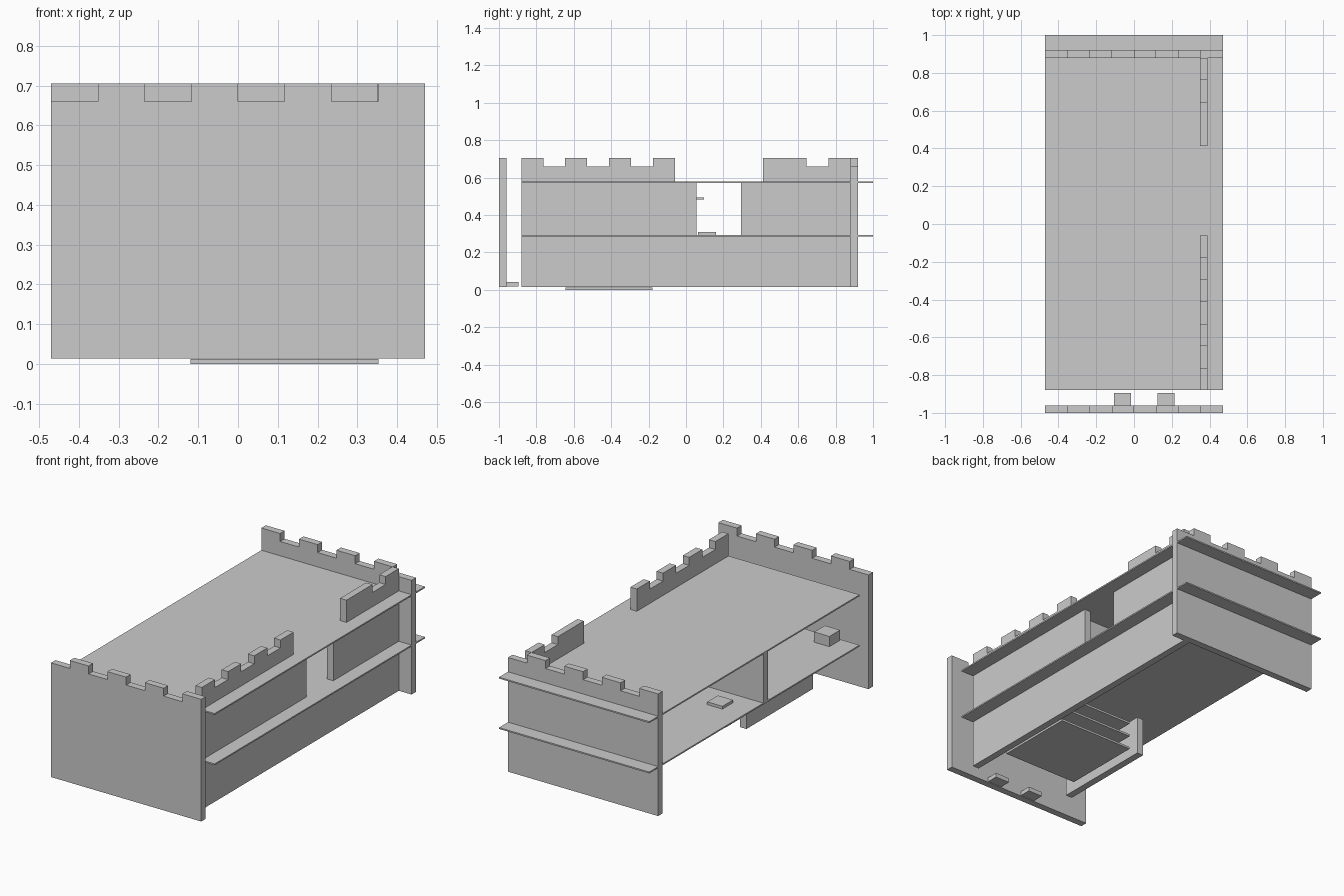
import bpy, bmesh
from mathutils import Vector

if "Cube" in bpy.data.objects:
    bpy.data.objects.remove(bpy.data.objects["Cube"])

mat = bpy.data.materials.new("light_grey")
mat.diffuse_color = (0.6, 0.6, 0.6, 1)
mat.use_nodes = True
mat.node_tree.nodes["Principled BSDF"].inputs["Base Color"].default_value = mat.diffuse_color

LOW, NOTCH, TOP = 0.014, 0.66, 0.705
SHELF_LOW, SHELF_TOP = 0.29, 0.575


def finish(name, bm):
    bmesh.ops.recalc_face_normals(bm, faces=bm.faces)
    mesh = bpy.data.meshes.new(name)
    bm.to_mesh(mesh)
    bm.free()
    mesh.materials.append(mat)
    obj = bpy.data.objects.new(name, mesh)
    bpy.context.collection.objects.link(obj)
    return obj


def box(name, x, y, z):
    """Box from its limits on each axis."""
    bm = bmesh.new()
    bmesh.ops.create_cube(bm, size=1)
    for v in bm.verts:
        v.co = Vector([(a + b) / 2 + c * (b - a) for (a, b), c in zip((x, y, z), v.co)])
    return finish(name, bm)


def panel(name, profile, place, offset):
    """Upright board extruded from a (side, z) outline."""
    bm = bmesh.new()
    face = bm.faces.new([bm.verts.new(place(s, z)) for s, z in profile])
    res = bmesh.ops.extrude_face_region(bm, geom=[face])
    moved = [g for g in res["geom"] if isinstance(g, bmesh.types.BMVert)]
    bmesh.ops.translate(bm, vec=offset, verts=moved)
    return finish(name, bm)


def battlement(start, end, count, first_high):
    """Stepped top edge running from start to end."""
    step = (end - start) / count
    pts = []
    for i in range(count):
        z = TOP if (i % 2 == 0) == first_high else NOTCH
        pts += [(start + i * step, z), (start + (i + 1) * step, z)]
    return pts


# End boards with alternating battlements
for name, y, high in (("front_end_board", -1.0, False), ("back_end_board", 0.88, True)):
    outline = [(-0.47, LOW)] + battlement(-0.47, 0.47, 8, high) + [(0.47, LOW)]
    panel(name, outline, lambda s, z, y=y: (s, y, z), (0, 0.04, 0))

# Side wall with a doorway open to the top
side = [(-0.88, LOW)] + battlement(-0.88, -0.06, 7, True)
side += [(-0.06, SHELF_TOP), (0.055, SHELF_TOP), (0.055, SHELF_LOW),
         (0.295, SHELF_LOW), (0.295, SHELF_TOP), (0.413, SHELF_TOP),
         (0.413, TOP), (0.645, TOP), (0.645, NOTCH), (0.763, NOTCH),
         (0.763, TOP), (0.88, TOP), (0.88, LOW)]
panel("side_wall", side, lambda s, z: (0.35, s, z), (0.04, 0, 0))

# Long thin decks running through the back board
for name, z in (("lower_deck", SHELF_LOW), ("upper_deck", SHELF_TOP)):
    box(name, (-0.47, 0.47), (-0.88, 1.0), (z - 0.004, z + 0.004))

# Partition between the decks, and small fittings
box("partition", (-0.47, 0.35), (-0.062, -0.02), (SHELF_LOW, SHELF_TOP))
box("small_block", (-0.355, -0.26), (-0.87, -0.775), (0.294, 0.352))
box("seat_plate", (-0.34, -0.245), (0.065, 0.16), (0.294, 0.31))
box("wall_ledge", (-0.34, -0.245), (-0.02, 0.095), (0.482, 0.493))

# Board and stacked shelves under the lower deck
box("under_board", (-0.235, -0.195), (-0.8, -0.205), (LOW, 0.235))
for i in range(3):
    z = i * 0.078
    box(f"under_shelf_{i + 1}", (-0.12, 0.353), (-0.645, -0.18), (z, z + 0.012))

# Two tabs at the foot of the front board
for i, x in enumerate((-0.105, 0.125)):
    box(f"foot_tab_{i + 1}", (x, x + 0.09), (-0.96, -0.895), (0.018, 0.043))
